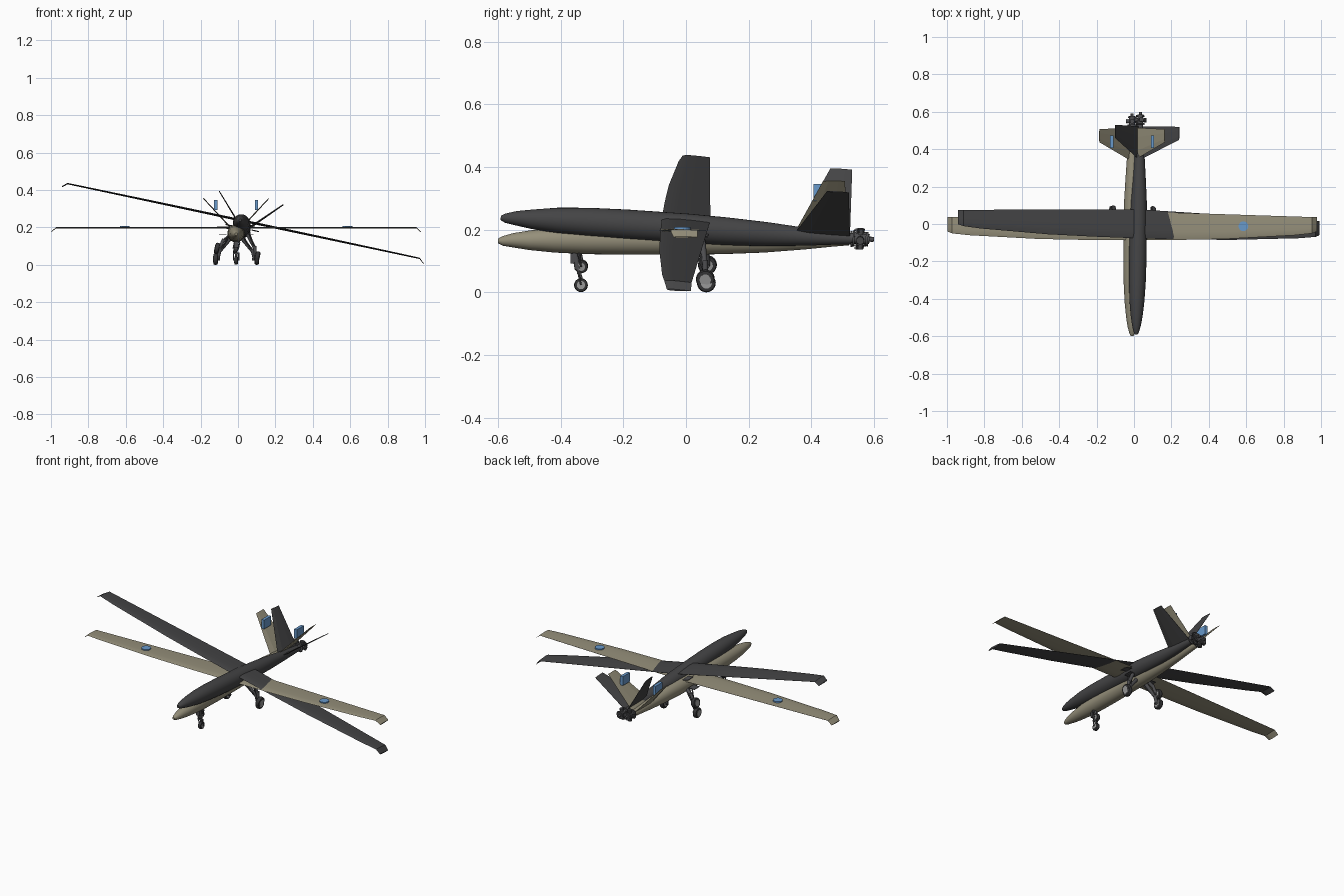
import bpy, bmesh, math
from mathutils import Matrix, Vector

if "Cube" in bpy.data.objects:
    bpy.data.objects.remove(bpy.data.objects["Cube"])


def material(name, rgb):
    m = bpy.data.materials.new(name)
    m.diffuse_color = (*rgb, 1)
    m.use_nodes = True
    m.node_tree.nodes["Principled BSDF"].inputs["Base Color"].default_value = m.diffuse_color
    return m


TAN = material("tan_paint", (0.30, 0.275, 0.195))
DARK = material("charcoal_paint", (0.058, 0.058, 0.060))
GEAR = material("gear_grey", (0.075, 0.075, 0.08))
TYRE = material("tyre_black", (0.035, 0.035, 0.037))
HUB = material("hub_grey", (0.32, 0.32, 0.32))
BLUE = material("blue_marker", (0.14, 0.32, 0.60))


def finish(bm, name, mat, frame, smooth=False):
    bmesh.ops.recalc_face_normals(bm, faces=bm.faces)
    me = bpy.data.meshes.new(name)
    bm.to_mesh(me)
    bm.free()
    ob = bpy.data.objects.new(name, me)
    bpy.context.collection.objects.link(ob)
    me.materials.append(mat)
    ob.matrix_world = frame
    if smooth:
        bpy.ops.object.select_all(action='DESELECT')
        ob.select_set(True)
        bpy.context.view_layer.objects.active = ob
        bpy.ops.object.shade_smooth_by_angle(angle=math.radians(40))
    return ob


def loft(rings):
    """Skin a row of equal-sized rings and cap both ends."""
    bm = bmesh.new()
    rows = [[bm.verts.new(p) for p in ring] for ring in rings]
    n = len(rows[0])
    for a, b in zip(rows, rows[1:]):
        for i in range(n):
            bm.faces.new((a[i], a[(i + 1) % n], b[(i + 1) % n], b[i]))
    bm.faces.new(rows[0])
    bm.faces.new(rows[-1])
    return bm


def rod(bm, a, b, r, sides=16, r2=None):
    """Add a cylinder from a to b."""
    a, b = Vector(a), Vector(b)
    d = b - a
    m = Matrix.Translation((a + b) / 2) @ d.to_track_quat('Z', 'Y').to_matrix().to_4x4()
    bmesh.ops.create_cone(bm, cap_ends=True, segments=sides, radius1=r,
                          radius2=r if r2 is None else r2, depth=d.length, matrix=m)


def box(bm, centre, size):
    bmesh.ops.create_cube(bm, size=1, matrix=Matrix.Translation(centre) @ Matrix.Diagonal((*size, 1)))


def aerofoil(x, lead, trail, z, t):
    """Thin closed section across the chord at span position x."""
    c = trail - lead
    pts = [(0, 0), (.08, .35), (.3, .5), (.65, .35), (1, .04),
           (1, -.04), (.65, -.35), (.3, -.5), (.08, -.35)]
    return [(x, lead + u * c, z + v * t) for u, v in pts]


def wheel(name, centre, r, w, frame):
    x, y, z = centre
    bm = bmesh.new()
    rings = [(-.5, .72), (-.42, .92), (-.2, 1), (.2, 1), (.42, .92), (.5, .72)]
    bm = loft([[(x + u * w, y + s * r * math.cos(i * math.pi / 12), z + s * r * math.sin(i * math.pi / 12))
                for i in range(24)] for u, s in rings])
    finish(bm, name + "_tyre", TYRE, frame, True)
    bm = bmesh.new()
    rod(bm, (x - w * .54, y, z), (x + w * .54, y, z), r * .6, 20)
    finish(bm, name + "_hub", HUB, frame, True)


def aircraft(tag, paint, frame):
    # Fuselage: y, bottom, top, half width
    prof = [(-.600, -.043, -.029, .007), (-.585, -.051, -.021, .015), (-.55, -.057, -.011, .024),
            (-.50, -.065, -.003, .032), (-.42, -.073, .008, .040), (-.32, -.078, .014, .045),
            (-.20, -.080, .016, .047), (0, -.080, .015, .046), (.12, -.078, .011, .043),
            (.25, -.073, .004, .035), (.38, -.063, -.007, .026), (.47, -.054, -.013, .021),
            (.52, -.050, -.016, .017)]
    rings = []
    for y, lo, hi, w in prof:
        rings.append([(w * math.cos(i * math.pi / 14), y,
                       (lo + hi) / 2 + (hi - lo) / 2 * math.sin(i * math.pi / 14)) for i in range(28)])
    finish(loft(rings), tag + "_fuselage", paint, frame, True)

    # Full-span wing with tips turned down
    half = [(0, -.087, .068, .011), (.25, -.085, .060, .010), (.5, -.080, .052, .009),
            (.87, -.060, .040, .007), (.963, -.050, .037, .006)]
    secs = [aerofoil(x, a, b, -.002, t) for x, a, b, t in half]
    secs.append(aerofoil(.988, -.040, .037, -.024, .005))
    left = [[(-p[0], p[1], p[2]) for p in s] for s in reversed(secs[1:])]
    finish(loft(left + secs), tag + "_wing", paint, frame, True)

    for side, s in (("left", -1), ("right", 1)):
        # V-tail fin
        fin = [(.34, .515, .010, -.022, .008), (.437, .507, .175, .155, .005)]
        n = Vector((-s, 0, 1)).normalized()
        rs = []
        for a, b, x, z, t in fin:
            c = b - a
            shape = [(0, 0), (.25, .5), (.7, .4), (1, .1), (1, -.1), (.7, -.4), (.25, -.5)]
            rs.append([Vector((s * x, a + u * c, z)) + n * v * t for u, v in shape])
        finish(loft(rs), f"{tag}_{side}_tail_fin", paint, frame)

        # Main landing gear leg
        bm = bmesh.new()
        rod(bm, (s * .028, .045, -.055), (s * .085, .06, -.125), .011, 12, .009)
        rod(bm, (s * .085, .06, -.115), (s * .098, .065, -.170), .009, 12)
        rod(bm, (s * .045, .02, -.06), (s * .088, .06, -.13), .004, 8)
        rod(bm, (s * .085, .065, -.17), (s * .12, .065, -.17), .007, 12)
        box(bm, (s * .072, .04, -.037), (.04, .05, .003))
        finish(bm, f"{tag}_{side}_main_leg", GEAR, frame, True)
        wheel(f"{tag}_{side}_main_wheel", (s * .110, .065, -.170), .030, .024, frame)

    # Nose gear
    bm = bmesh.new()
    rod(bm, (0, -.355, -.07), (0, -.345, -.125), .010, 12)
    rod(bm, (0, -.345, -.120), (0, -.335, -.158), .006, 12)
    box(bm, (0, -.362, -.092), (.024, .012, .032))
    for s in (-1, 1):
        rod(bm, (s * .014, -.344, -.135), (s * .014, -.335, -.176), .003, 8)
    box(bm, (0, -.343, -.138), (.032, .010, .008))
    finish(bm, tag + "_nose_leg", GEAR, frame, True)
    wheel(tag + "_nose_wheel", (0, -.335, -.177), .022, .020, frame)

    # Rear engine: crankcase, flanges and cooled cylinders
    bm = bmesh.new()
    zc = -.030
    rod(bm, (0, .51, zc), (0, .578, zc), .016, 20)
    rod(bm, (0, .525, zc), (0, .531, zc), .026, 20)
    rod(bm, (0, .566, zc), (0, .574, zc), .023, 20)
    rod(bm, (0, .575, zc), (0, .592, zc), .008, 12)
    for k in range(4):
        d = Vector((math.cos(k * math.pi / 2), 0, math.sin(k * math.pi / 2)))
        o = Vector((0, .549, zc))
        rod(bm, o, o + d * .033, .009, 12)
        for j in (.020, .025, .030):
            rod(bm, o + d * j, o + d * (j + .0025), .0125, 12)
    finish(bm, tag + "_engine", GEAR, frame, True)


level = Matrix.Translation((-.010, 0, .200))
tilted = (Matrix.Translation((.030, .010, .235)) @ Matrix.Rotation(math.radians(-1), 4, 'Z')
          @ Matrix.Rotation(math.radians(-3.6), 4, 'X') @ Matrix.Rotation(math.radians(12), 4, 'Y'))
aircraft("tan", TAN, level)
aircraft("dark", DARK, tilted)

# Blue markers on the tan wing and tail
for side, s in (("left", -1), ("right", 1)):
    bm = bmesh.new()
    rod(bm, (s * .595, -.012, -.004), (s * .595, -.012, .008), .026, 28)
    finish(bm, side + "_wing_disc", BLUE, level, True)
    bm = bmesh.new()
    box(bm, (s * .109, .440, .119), (.018, .066, .054))
    finish(bm, side + "_tail_box", BLUE, level)
